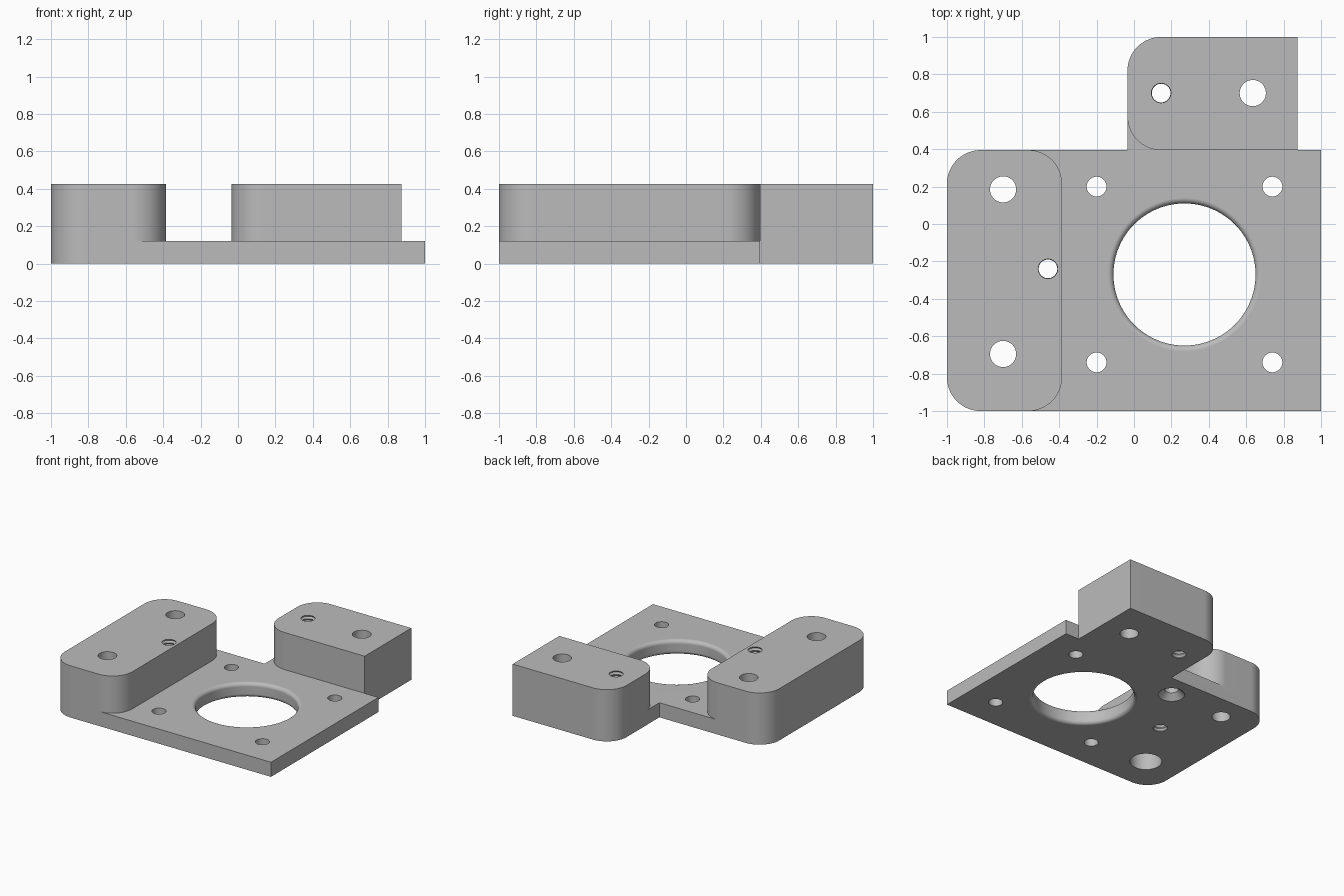
import bpy, bmesh
from math import pi, sin, cos
from mathutils import Vector

if "Cube" in bpy.data.objects:
    bpy.data.objects.remove(bpy.data.objects["Cube"])

PLATE, TOP, R = 0.12, 0.425, 0.18

grey = bpy.data.materials.new("machined_grey")
grey.use_nodes = True
grey.diffuse_color = (0.5, 0.5, 0.5, 1)
grey.node_tree.nodes["Principled BSDF"].inputs["Base Color"].default_value = (0.5, 0.5, 0.5, 1)


def add_object(name, bm):
    bmesh.ops.recalc_face_normals(bm, faces=bm.faces)
    mesh = bpy.data.meshes.new(name)
    bm.to_mesh(mesh)
    bm.free()
    mesh.materials.append(grey)
    obj = bpy.data.objects.new(name, mesh)
    bpy.context.collection.objects.link(obj)
    return obj


def slab(name, corners, z0, z1):
    """Extrude an outline whose (x, y, radius) corners may be rounded."""
    bm = bmesh.new()
    verts = []
    for i, (x, y, r) in enumerate(corners):
        p = Vector((x, y, z0))
        if not r:
            verts.append(bm.verts.new(p))
            continue
        a, b = (Vector((q[0] - x, q[1] - y, 0)).normalized()
                for q in (corners[i - 1], corners[(i + 1) % len(corners)]))
        for k in range(17):
            t = k / 16 * pi / 2
            verts.append(bm.verts.new(p + r * (a * (1 - sin(t)) + b * (1 - cos(t)))))
    face = bm.faces.new(verts)
    new = bmesh.ops.extrude_face_region(bm, geom=[face])["geom"]
    bmesh.ops.translate(bm, vec=(0, 0, z1 - z0),
                        verts=[v for v in new if isinstance(v, bmesh.types.BMVert)])
    return add_object(name, bm)


def lathe(name, profile, x, y, steps=40):
    """Closed solid of revolution from (radius, z) points, bottom to top."""
    bm = bmesh.new()
    rings = [[bm.verts.new((x + r * cos(2 * pi * k / steps), y + r * sin(2 * pi * k / steps), z))
              for k in range(steps)] for r, z in profile]
    for lo, hi in zip(rings, rings[1:]):
        for k in range(steps):
            n = (k + 1) % steps
            bm.faces.new((lo[k], lo[n], hi[n], hi[k]))
    bm.faces.new(rings[0])
    bm.faces.new(rings[-1])
    return add_object(name, bm)


def combine(target, other, operation):
    other.hide_render = True
    mod = target.modifiers.new(operation.lower(), "BOOLEAN")
    mod.operation, mod.solver, mod.object = operation, "EXACT", other
    bpy.context.view_layer.objects.active = target
    bpy.ops.object.modifier_apply(modifier=mod.name)
    bpy.data.objects.remove(other)


# Base plate, including the foot under the rear block
bracket = slab("mounting_bracket", [
    (-1, -1, R), (1, -1, 0), (1, 0.395, 0), (0.875, 0.395, 0), (0.875, 1, 0),
    (-0.035, 1, R), (-0.035, 0.395, 0), (-1, 0.395, R)], 0, PLATE)

# Raised side block and rear block
combine(bracket, slab("side_block", [
    (-1, -1, R), (-0.385, -1, R), (-0.385, 0.395, R), (-1, 0.395, R)], PLATE, TOP), "UNION")
combine(bracket, slab("rear_block", [
    (-0.035, 0.395, R), (0.875, 0.395, 0), (0.875, 1, 0), (-0.035, 1, R)], PLATE, TOP), "UNION")

# Large central bore with rounded rims
bore, f = 0.38, 0.03
arc = [(bore + f * (1 - cos(k * pi / 12)), f * (1 - sin(k * pi / 12))) for k in range(7)]
profile = [(bore + f, -0.1)] + arc[::-1] + [(r, PLATE - z) for r, z in arc] + [(bore + f, 0.3)]
combine(bracket, lathe("bore_cutter", profile, 0.27, -0.27, 96), "DIFFERENCE")

# Four plate screw holes, one countersunk underneath
for x in (-0.2, 0.74):
    for y in (-0.74, 0.2):
        profile = [(0.053, -0.1), (0.053, 0.3)]
        if x < 0 < y:
            profile = [(0.15, -0.05), (0.053, 0.047), (0.053, 0.3)]
        combine(bracket, lathe("screw_cutter", profile, x, y), "DIFFERENCE")

# Plain block holes, one counterbored underneath
for x, y, bored in ((-0.7, 0.185, False), (0.635, 0.7, False), (-0.7, -0.695, True)):
    profile = [(0.07, -0.1), (0.07, 0.6)]
    if bored:
        profile = [(0.12, -0.1), (0.12, 0.22), (0.07, 0.22), (0.07, 0.6)]
    combine(bracket, lathe("bolt_cutter", profile, x, y), "DIFFERENCE")

# Threaded holes
thread = [(0.05 if k % 2 else 0.06, -0.052 + 0.0155 * k) for k in range(35)]
for x, y in ((-0.46, -0.24), (0.145, 0.7)):
    combine(bracket, lathe("thread_cutter", thread, x, y, 32), "DIFFERENCE")

# Smooth curved walls, crisp edges
bpy.ops.object.select_all(action="DESELECT")
bracket.select_set(True)
bpy.context.view_layer.objects.active = bracket
bpy.ops.object.shade_smooth_by_angle(angle=pi / 6)
weighted = bracket.modifiers.new("weighted_normals", "WEIGHTED_NORMAL")
weighted.keep_sharp = True
